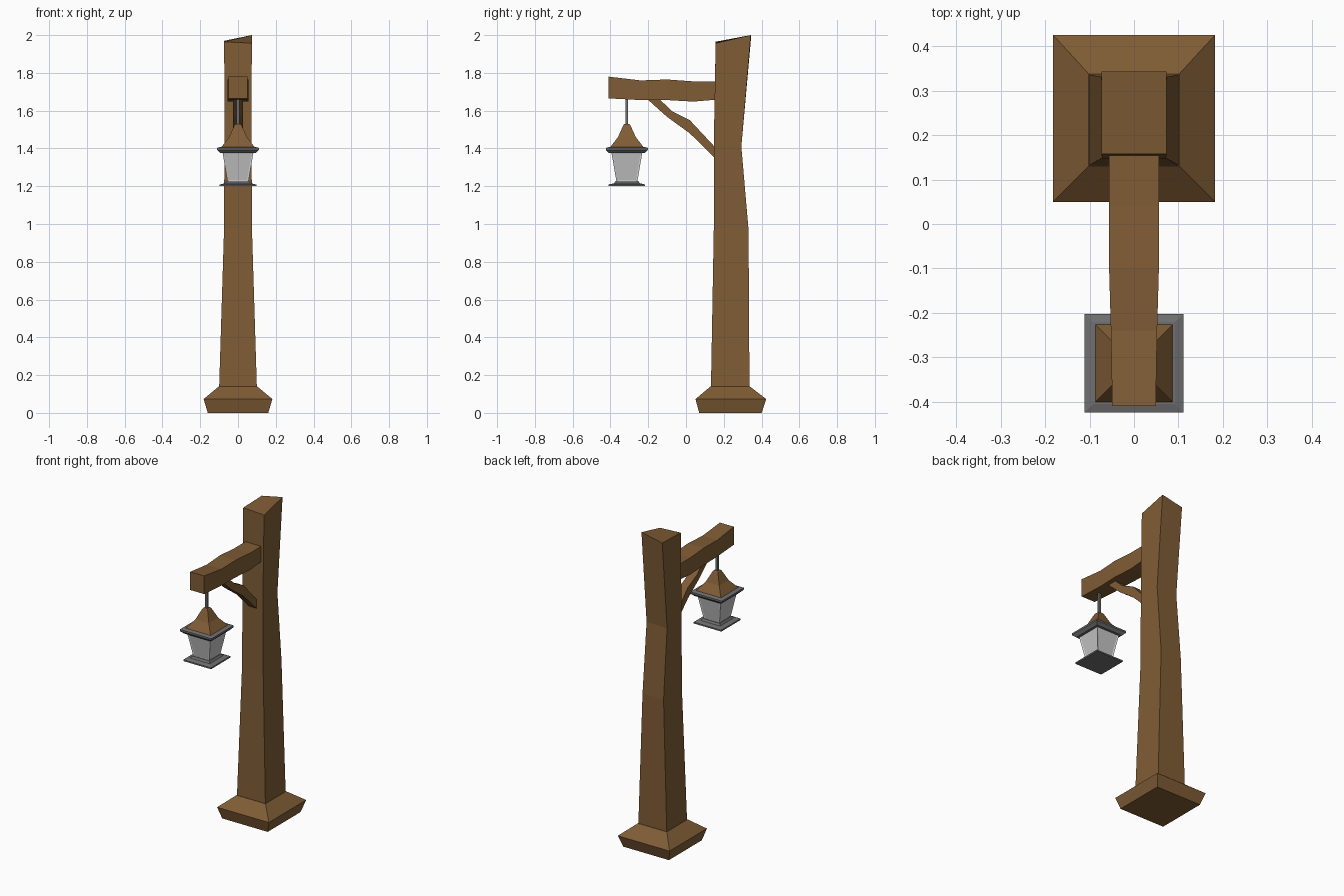
import bpy, bmesh

if "Cube" in bpy.data.objects:
    bpy.data.objects.remove(bpy.data.objects["Cube"])


def material(name, rgb):
    m = bpy.data.materials.new(name)
    m.diffuse_color = (*rgb, 1)
    m.use_nodes = True
    m.node_tree.nodes["Principled BSDF"].inputs["Base Color"].default_value = m.diffuse_color
    return m


WOOD = material("brown wood", (0.215, 0.108, 0.036))
METAL = material("grey metal", (0.16, 0.16, 0.165))
GLASS = material("pale glass", (0.56, 0.56, 0.56))
FRAME = material("light frame", (0.66, 0.66, 0.66))


def loft(name, rings, mat):
    """Skin a list of four-point rings and cap both ends."""
    bm = bmesh.new()
    vs = [[bm.verts.new(p) for p in r] for r in rings]
    for a, b in zip(vs, vs[1:]):
        for i in range(4):
            j = (i + 1) % 4
            bm.faces.new((a[i], a[j], b[j], b[i]))
    bm.faces.new(vs[0])
    bm.faces.new(vs[-1])
    bmesh.ops.recalc_face_normals(bm, faces=bm.faces)
    me = bpy.data.meshes.new(name)
    bm.to_mesh(me)
    bm.free()
    me.materials.append(mat)
    ob = bpy.data.objects.new(name, me)
    bpy.context.collection.objects.link(ob)
    return ob


def level(z, hx, y0, y1):
    """Horizontal ring: front-left, front-right, back-right, back-left."""
    return [(-hx, y0, z), (hx, y0, z), (hx, y1, z), (-hx, y1, z)]


def upright(y, hx, z0, z1):
    """Vertical ring facing along y."""
    return [(-hx, y, z0), (hx, y, z0), (hx, y, z1), (-hx, y, z1)]


# Flared foot
loft("foot", [level(0, 0.16, 0.07, 0.4), level(0.073, 0.182, 0.05, 0.425),
              level(0.14, 0.102, 0.13, 0.338)], WOOD)

# Bent post with a slanted top
top = [(-0.073, 0.157, 1.965), (0.073, 0.157, 1.957), (0.073, 0.343, 2.0), (-0.073, 0.343, 1.97)]
loft("post", [level(0.13, 0.1, 0.132, 0.336), level(0.97, 0.074, 0.147, 0.331),
              level(1.41, 0.072, 0.147, 0.293), top], WOOD)

# Crooked cross beam
loft("beam", [upright(*s) for s in ((0.18, 0.056, 1.66, 1.755), (0.04, 0.056, 1.648, 1.755),
                                    (-0.1, 0.056, 1.656, 1.765), (-0.24, 0.052, 1.656, 1.76),
                                    (-0.41, 0.049, 1.665, 1.78))], WOOD)

# Diagonal brace: lower and upper (y, z) points of each section
sections = (((-0.215, 1.67), (-0.155, 1.675)), ((-0.1, 1.567), (-0.075, 1.598)),
            ((0.02, 1.48), (0.02, 1.55)), ((0.16, 1.343), (0.16, 1.4)))
H = 0.026
loft("brace", [[(-H, *a), (H, *a), (H, *b), (-H, *b)] for a, b in sections], WOOD)


# Lantern, built from square levels around its own axis
CY = -0.313


def lantern_part(name, profile, mat):
    return loft(name, [level(z, h, CY - h, CY + h) for z, h in profile], mat)


lantern_part("hanger_rod", [(1.5, 0.007), (1.68, 0.007)], METAL)
lantern_part("lantern_roof", [(1.4, 0.093), (1.415, 0.082), (1.46, 0.047),
                              (1.525, 0.018), (1.53, 0.012)], WOOD)
lantern_part("lantern_brim", [(1.375, 0.094), (1.392, 0.111), (1.403, 0.111),
                              (1.408, 0.092)], METAL)
lantern_part("lantern_base", [(1.2, 0.097), (1.209, 0.097), (1.216, 0.068),
                              (1.228, 0.06)], METAL)

# Glass body with inset panes inside a thin frame
body = lantern_part("lantern_glass", [(1.222, 0.055), (1.38, 0.082)], FRAME)
body.data.materials.append(GLASS)
bm = bmesh.new()
bm.from_mesh(body.data)
sides = [f for f in bm.faces if abs(f.normal.z) < 0.7]
bmesh.ops.inset_individual(bm, faces=sides, thickness=0.012, depth=-0.003)
for f in sides:
    f.material_index = 1
bm.to_mesh(body.data)
bm.free()
